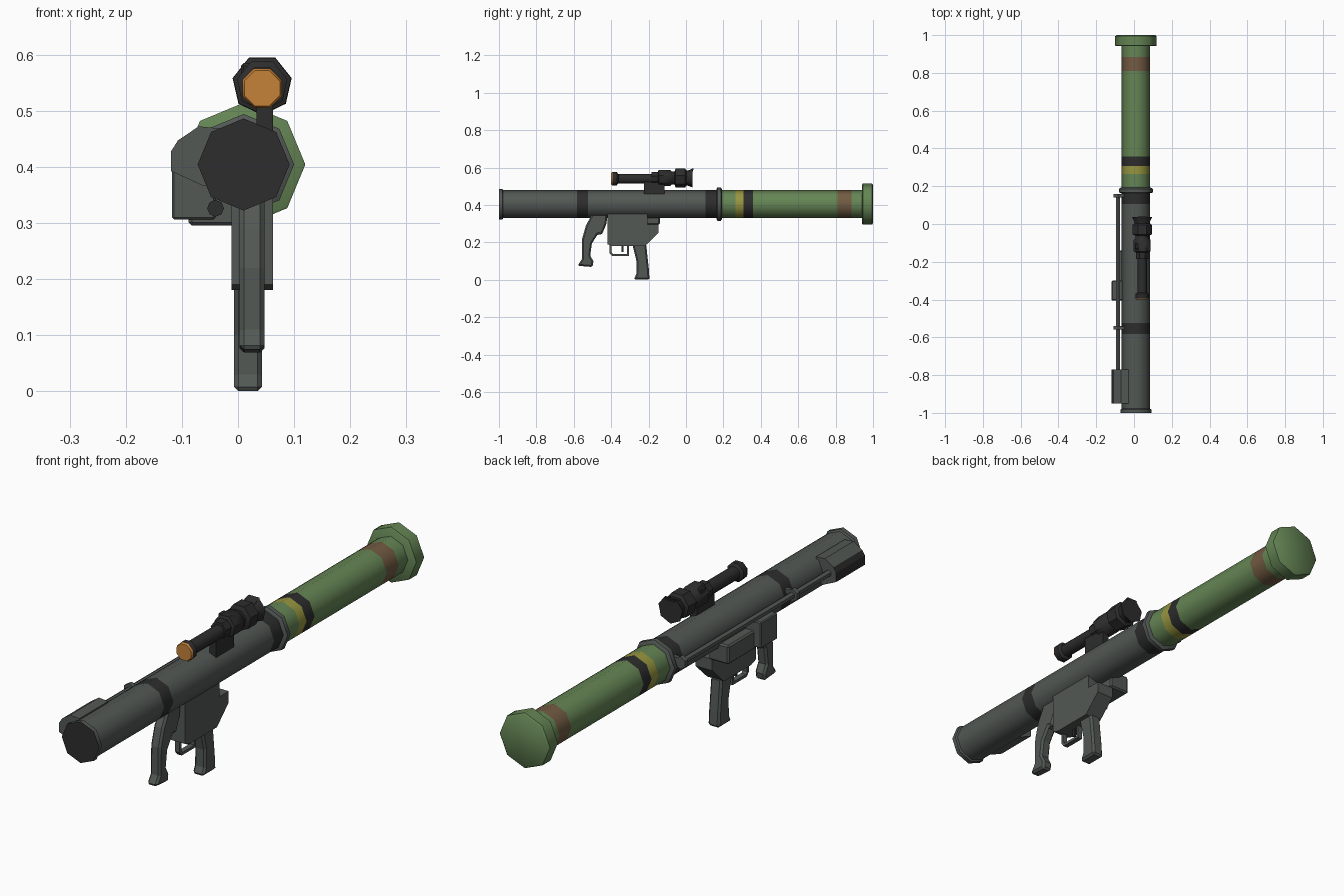
import bpy, bmesh, math
from mathutils import Vector

if "Cube" in bpy.data.objects:
    bpy.data.objects.remove(bpy.data.objects["Cube"])


def mat(name, r, g, b):
    m = bpy.data.materials.new(name)
    m.diffuse_color = (r, g, b, 1)
    m.use_nodes = True
    m.node_tree.nodes["Principled BSDF"].inputs["Base Color"].default_value = m.diffuse_color
    return m


GREY = mat("gunmetal grey", 0.085, 0.098, 0.09)
DARK = mat("charcoal", 0.026, 0.026, 0.027)
GREEN = mat("olive green", 0.13, 0.235, 0.09)
YELLOW = mat("band yellow", 0.31, 0.30, 0.05)
BROWN = mat("band brown", 0.17, 0.105, 0.055)
ORANGE = mat("lens orange", 0.56, 0.22, 0.04)


def finish(name, bm, mats, smooth=None):
    bmesh.ops.recalc_face_normals(bm, faces=bm.faces[:])
    me = bpy.data.meshes.new(name)
    bm.to_mesh(me)
    bm.free()
    for m in mats:
        me.materials.append(m)
    ob = bpy.data.objects.new(name, me)
    bpy.context.collection.objects.link(ob)
    if smooth:
        bpy.ops.object.select_all(action='DESELECT')
        ob.select_set(True)
        bpy.context.view_layer.objects.active = ob
        bpy.ops.object.shade_smooth_by_angle(angle=math.radians(smooth))
    return ob


def lathe(name, cx, cz, prof, mats, sides=8, rot=90, cols=None, caps=(0, 0), smooth=50):
    """Turned part along y; prof = (y, radius) stations, cols = colour per segment."""
    bm = bmesh.new()
    rings = []
    for y, r in prof:
        rings.append([bm.verts.new((cx + r * math.cos(a), y, cz + r * math.sin(a)))
                      for a in (math.radians(rot) + math.tau * k / sides for k in range(sides))])
    for i in range(len(rings) - 1):
        for k in range(sides):
            j = (k + 1) % sides
            f = bm.faces.new((rings[i][k], rings[i][j], rings[i + 1][j], rings[i + 1][k]))
            f.material_index = cols[i] if cols else 0
    for ring, c in zip((rings[0], rings[-1]), caps):
        bm.faces.new(ring).material_index = c
    return finish(name, bm, mats, smooth)


def plate(name, outline, x0, x1, m, bevel=0.0):
    """Side outline of (y, z) points extruded from x0 to x1."""
    bm = bmesh.new()
    f = bm.faces.new([bm.verts.new((x0, y, z)) for y, z in outline])
    res = bmesh.ops.extrude_face_region(bm, geom=[f])
    bmesh.ops.translate(bm, vec=(x1 - x0, 0, 0),
                        verts=[v for v in res["geom"] if isinstance(v, bmesh.types.BMVert)])
    ob = finish(name, bm, [m])
    if bevel:
        md = ob.modifiers.new("chamfer", 'BEVEL')
        md.width, md.segments, md.limit_method = bevel, 1, 'ANGLE'
        md.angle_limit = math.radians(60)
    return ob


def box(name, x0, x1, y0, y1, z0, z1, m, bevel=0.0):
    return plate(name, [(y0, z0), (y1, z0), (y1, z1), (y0, z1)], x0, x1, m, bevel)


CX, CZ = 0.01, 0.404

# Launch tube: grey half with dark bands and dark end
lathe("rear_tube", CX, CZ,
      [(-1, .082), (-.982, .082), (-.978, .075), (-.583, .075), (-.525, .075), (.105, .075), (.17, .075)],
      [GREY, DARK], cols=[0, 0, 0, 1, 0, 1], caps=(1, 0))
lathe("joint_flange", CX, CZ, [(.163, .08), (.168, .09), (.186, .09), (.192, .08)], [GREY])

# Launch tube: green half with painted bands
lathe("forward_tube", CX, CZ,
      [(.188, .075), (.265, .075), (.308, .075), (.358, .075), (.81, .075), (.885, .075), (.95, .075)],
      [GREEN, YELLOW, DARK, BROWN], cols=[0, 1, 2, 0, 3, 0])
lathe("muzzle_cover", CX, CZ, [(.942, .105), (.945, .11), (.994, .11), (1.0, .102)], [GREEN])

# Trigger housing and its side boxes
plate("trigger_housing",
      [(-.42, .36), (-.42, .19), (-.39, .18), (-.22, .18), (-.147, .25), (-.147, .295),
       (-.205, .295), (-.205, .36)], -.012, .062, GREY)
box("side_housing", -.088, 0, -.40, -.14, .295, .37, GREY, .006)
box("side_block", -.118, -.04, -.405, -.30, .306, .41, GREY, .004)
lathe("safety_button", -.04, .326, [(-.408, .015), (-.39, .015)], [DARK], sides=8)

# Grips
plate("curved_grip",
      [(-.50, .355), (-.535, .29), (-.555, .22), (-.557, .11), (-.58, .075), (-.50, .068),
       (-.495, .098), (-.512, .13), (-.503, .195), (-.47, .245), (-.45, .24), (-.425, .3), (-.42, .355)],
      .003, .047, GREY, .008)
plate("straight_grip",
      [(-.287, .19), (-.265, .10), (-.266, .03), (-.28, 0), (-.195, 0), (-.199, .06), (-.213, .19)],
      -.007, .043, GREY, .008)

# Trigger guard and trigger
plate("trigger_guard",
      [(-.408, .185), (-.408, .142), (-.395, .126), (-.315, .126), (-.315, .137),
       (-.39, .137), (-.397, .145), (-.397, .185)], .01, .03, GREY)
box("guard_post", .01, .03, -.316, -.306, .126, .185, GREY)
box("trigger", .015, .025, -.345, -.335, .148, .185, DARK)

# Side rod with brackets and shoulder pad on the left
lathe("side_rod", -.085, .418, [(-.79, .013), (.15, .013)], [GREY], sides=6)
for i, y in enumerate((.15, -.55)):
    lathe("rod_clamp_%d" % i, -.086, .418, [(y - .009, .025), (y + .009, .025)], [GREY], sides=6)
    box("rod_bracket_%d" % i, -.085, -.03, y - .008, y + .008, .40, .435, GREY)

bm = bmesh.new()
section = [(-.119, .428), (-.119, .392), (-.062, .366), (-.03, .37), (-.03, .468), (-.07, .472), (-.107, .447)]
ends = [[bm.verts.new((x, y, z)) for x, z in section] for y in (-.95, -.77)]
bm.faces.new(ends[0])
bm.faces.new(ends[1])
for k in range(7):
    j = (k + 1) % 7
    bm.faces.new((ends[0][k], ends[0][j], ends[1][j], ends[1][k])).material_index = 1 if k in (0, 6) else 0
finish("shoulder_pad", bm, [GREY, DARK])

# Sight: mount, eyepiece with orange lens, body and hood
SX = .043
box("sight_mount", .033, .062, -.225, -.115, .44, .53, DARK)
lathe("eyepiece", SX, .54,
      [(-.40, .034), (-.394, .038), (-.37, .038), (-.362, .027), (-.19, .027), (-.15, .03)],
      [DARK, ORANGE], rot=22.5, cols=[1, 0, 0, 0, 0], caps=(1, 0))
lathe("sight_body", SX, .546,
      [(-.185, .034), (-.15, .034), (-.145, .046), (-.085, .046), (-.075, .036), (-.062, .036),
       (-.055, .053), (-.005, .053), (.003, .042), (.015, .044), (.036, .054)],
      [DARK], sides=7, rot=-90)
plate("sight_hood", [(.0, .575), (.036, .594), (.041, .594), (.03, .56)], .02, .066, DARK)
box("sight_turret", .005, .03, -.135, -.10, .53, .585, DARK, .005)
